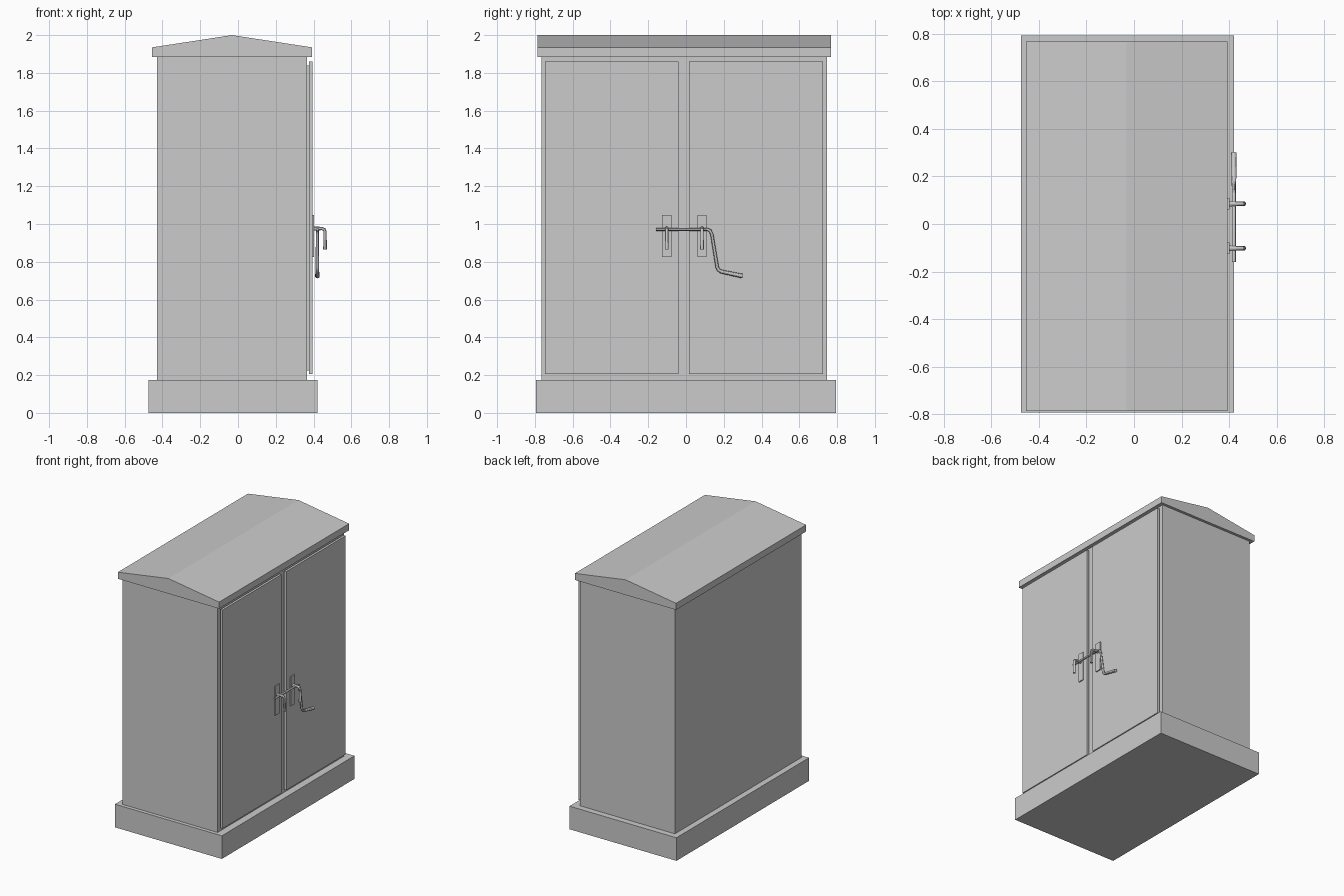
import bpy
import bmesh
from mathutils import Vector

cube = bpy.data.objects.get("Cube")
if cube:
    bpy.data.objects.remove(cube, do_unlink=True)

grey = bpy.data.materials.new("cabinet_grey")
grey.use_nodes = True
colour = (0.6, 0.6, 0.6, 1)
grey.diffuse_color = colour
grey.node_tree.nodes["Principled BSDF"].inputs["Base Color"].default_value = colour


def add_mesh(name, bm):
    bmesh.ops.recalc_face_normals(bm, faces=bm.faces)
    mesh = bpy.data.meshes.new(name)
    bm.to_mesh(mesh)
    bm.free()
    mesh.materials.append(grey)
    obj = bpy.data.objects.new(name, mesh)
    bpy.context.collection.objects.link(obj)
    return obj


def prism(name, outline, y0, y1):
    """Extrude an x-z outline along y."""
    bm = bmesh.new()
    face = bm.faces.new([bm.verts.new((x, y0, z)) for x, z in outline])
    moved = bmesh.ops.extrude_face_region(bm, geom=[face])["geom"]
    verts = [v for v in moved if isinstance(v, bmesh.types.BMVert)]
    bmesh.ops.translate(bm, verts=verts, vec=(0, y1 - y0, 0))
    return add_mesh(name, bm)


def box(name, x0, x1, y0, y1, z0, z1):
    return prism(name, [(x0, z0), (x1, z0), (x1, z1), (x0, z1)], y0, y1)


def rod(name, points, radii, sides=12):
    """Sweep a circle along a path, with a radius for each point."""
    pts = [Vector(p) for p in points]
    side = (pts[1] - pts[0]).cross(pts[-1] - pts[0]).normalized()
    bm = bmesh.new()
    rings = []
    for i, p in enumerate(pts):
        before = (p - pts[i - 1]).normalized() if i else Vector()
        after = (pts[i + 1] - p).normalized() if i + 1 < len(pts) else Vector()
        across = side.cross((before + after).normalized())
        circle = bmesh.ops.create_circle(bm, segments=sides, radius=radii[i])["verts"]
        for v in circle:
            v.co = p + side * v.co.x + across * v.co.y
        rings.append(circle)
    for a, b in zip(rings, rings[1:]):
        for k in range(sides):
            n = (k + 1) % sides
            bm.faces.new((a[k], a[n], b[n], b[k]))
    bm.faces.new(rings[0])
    bm.faces.new(rings[-1])
    obj = add_mesh(name, bm)
    bpy.ops.object.select_all(action="DESELECT")
    obj.select_set(True)
    bpy.context.view_layer.objects.active = obj
    bpy.ops.object.shade_smooth_by_angle()
    return obj


# Plinth, cabinet body and gabled roof
box("plinth", -0.475, 0.42, -0.793, 0.793, 0, 0.175)
box("cabinet_body", -0.43, 0.365, -0.765, 0.747, 0.175, 1.885)
prism("roof", [(-0.455, 1.885), (0.393, 1.885), (0.393, 1.935),
               (-0.032, 2.0), (-0.455, 1.935)], -0.787, 0.768)

# Doors stand slightly proud of the body on recessed backings
for label, y0, y1 in (("near", -0.746, -0.041), ("far", 0.016, 0.726)):
    box(label + "_door", 0.376, 0.394, y0, y1, 0.205, 1.86)
    box(label + "_door_backing", 0.364, 0.377, y0 + 0.02, y1 - 0.02, 0.225, 1.84)

# Latch plates with hooked handles
for label, y in (("near", -0.102), ("far", 0.085)):
    box(label + "_latch_plate", 0.393, 0.402, y - 0.024, y + 0.024, 0.825, 1.048)
    rod(label + "_handle",
        [(0.398, y, 0.976), (0.445, y, 0.976), (0.456, y, 0.971),
         (0.461, y, 0.96), (0.461, y, 0.866)],
        [0.011, 0.009, 0.009, 0.008, 0.01])

# Locking bar across both latches, bent down into a crank grip
x = 0.42
rod("locking_bar",
    [(x, -0.16, 0.972), (x, 0.112, 0.972), (x, 0.128, 0.964), (x, 0.137, 0.945),
     (x, 0.165, 0.772), (x, 0.172, 0.757), (x, 0.187, 0.748), (x, 0.3, 0.724)],
    [0.008, 0.008, 0.008, 0.008, 0.009, 0.009, 0.01, 0.012])
